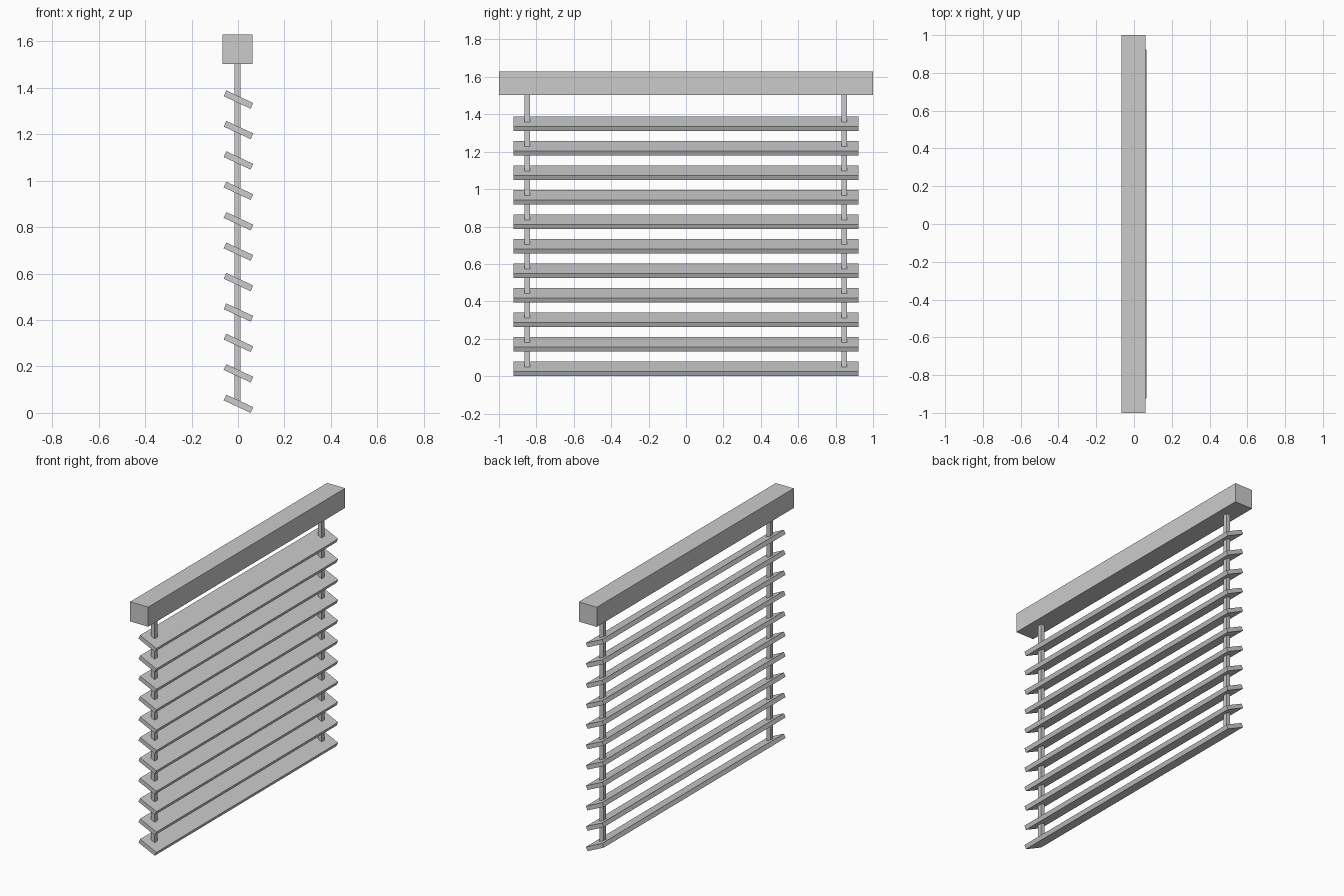
import bpy
from math import radians

if "Cube" in bpy.data.objects:
    bpy.data.objects.remove(bpy.data.objects["Cube"])


def box(name, center, size, tilt=0.0):
    bpy.ops.mesh.primitive_cube_add(size=1, location=center, rotation=(0, tilt, 0))
    ob = bpy.context.object
    ob.name = name
    ob.scale = size
    bpy.ops.object.transform_apply(location=False, rotation=True, scale=True)
    return ob


RAIL_X, SLAT_X = -0.002, 0.002
FIRST_Z, PITCH, COUNT = 0.0393, 0.131, 11

# Head rail along the top
box("head_rail", (RAIL_X, 0, 1.566), (0.128, 2.0, 0.126))

# Tilted slats, higher at the -x edge
for i in range(COUNT):
    box(f"slat_{i + 1}", (SLAT_X, 0, FIRST_Z + i * PITCH),
        (0.128, 1.845, 0.027), radians(25))

# Two square support cords from the head rail into the bottom slat
for side, y in (("left", -0.849), ("right", 0.846)):
    box(f"support_cord_{side}", (RAIL_X, y, (1.51 + 0.038) / 2),
        (0.027, 0.028, 1.51 - 0.038))
